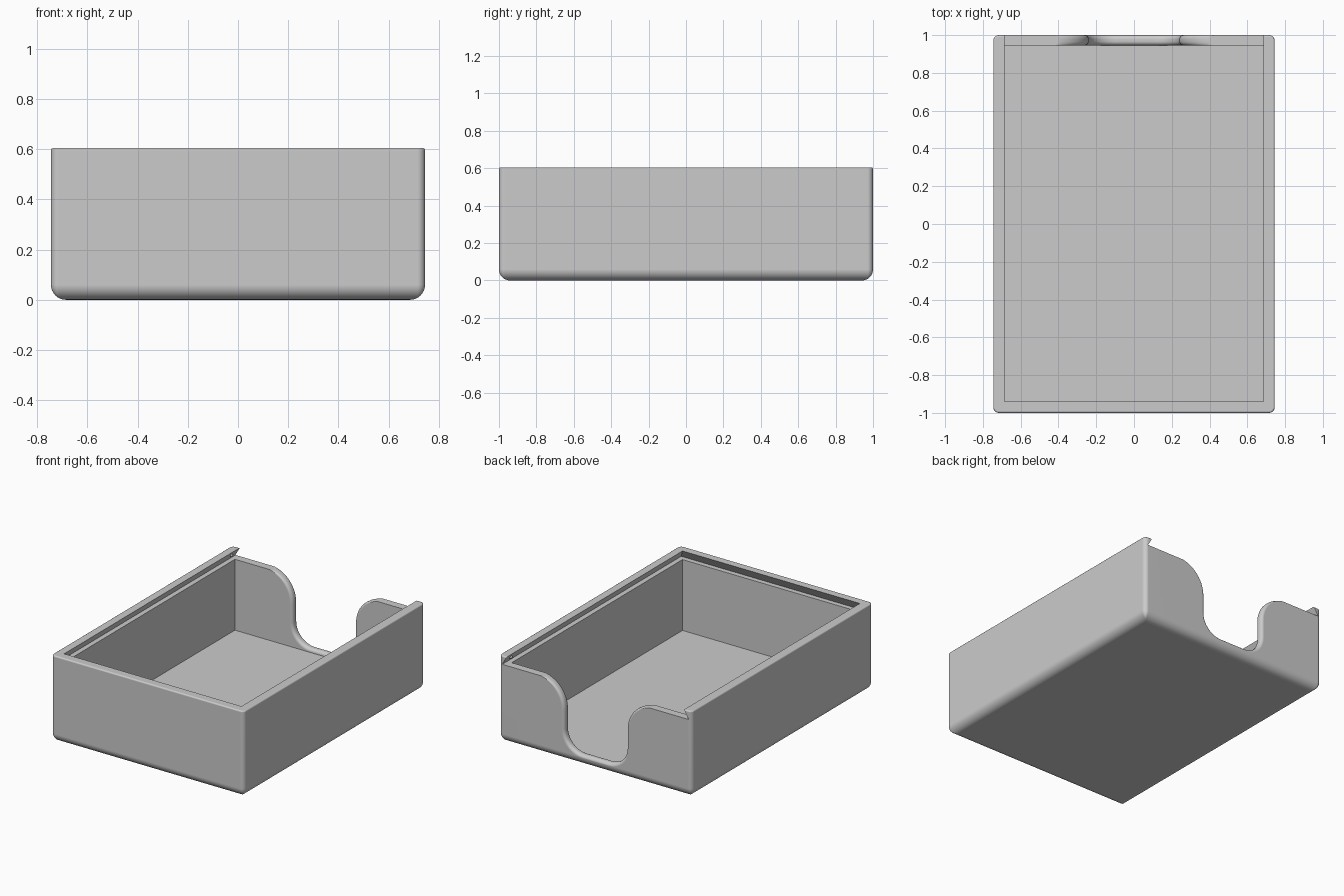
import bpy
import bmesh
import math

cube = bpy.data.objects.get("Cube")
if cube:
    bpy.data.objects.remove(cube, do_unlink=True)

# Main dimensions
HX, HY, HEIGHT = 0.745, 1.0, 0.605
IN_X, IN_FRONT, IN_BACK = 0.685, -0.94, 0.945
FLOOR, LEDGE = 0.05, 0.545
UNDERCUT = 0.035

grey = bpy.data.materials.new("plain_grey")
grey.use_nodes = True
colour = (0.6, 0.6, 0.6, 1)
grey.diffuse_color = colour
grey.node_tree.nodes["Principled BSDF"].inputs["Base Color"].default_value = colour


def loft(name, rings):
    """Closed solid through equal-length rings of points, capped at both ends."""
    bm = bmesh.new()
    loops = [[bm.verts.new(p) for p in ring] for ring in rings]
    for a, b in zip(loops, loops[1:]):
        for i in range(len(a)):
            j = (i + 1) % len(a)
            bm.faces.new((a[i], a[j], b[j], b[i]))
    bm.faces.new(loops[0])
    bm.faces.new(loops[-1])
    bmesh.ops.recalc_face_normals(bm, faces=bm.faces)
    mesh = bpy.data.meshes.new(name)
    bm.to_mesh(mesh)
    bm.free()
    mesh.materials.append(grey)
    obj = bpy.data.objects.new(name, mesh)
    bpy.context.collection.objects.link(obj)
    return obj


def arc(cx, cy, r, start, end, steps):
    angles = [math.radians(start + (end - start) * i / steps) for i in range(steps + 1)]
    return [(cx + r * math.cos(a), cy + r * math.sin(a)) for a in angles]


def rounded_ring(inset, z):
    r = max(0.03 - inset, 0.006)
    cx, cy = HX - inset - r, HY - inset - r
    points = []
    for k, (sx, sy) in enumerate([(1, 1), (-1, 1), (-1, -1), (1, -1)]):
        points += arc(sx * cx, sy * cy, r, 90 * k, 90 * k + 90, 6)
    return [(x, y, z) for x, y in points]


def rect_ring(x, y0, y1, z):
    return [(-x, y0, z), (x, y0, z), (x, y1, z), (-x, y1, z)]


# Box body: large fillet at the bottom, small one round the rim
stations = [(0.06 - x, 0.06 + z) for x, z in arc(0, 0, 0.06, 270, 360, 8)]
stations += [(0.01 - x, HEIGHT - 0.01 + z) for x, z in arc(0, 0, 0.01, 0, 90, 4)]
body = loft("box_body", [rounded_ring(i, z) for i, z in stations])

# Storage cavity
cavity = loft("cavity_cutter", [rect_ring(IN_X, IN_FRONT, IN_BACK, z) for z in (FLOOR, LEDGE + 0.01)])

# Dovetail slot for a sliding lid, open at the back
slot = loft("lid_slot_cutter", [
    rect_ring(IN_X + UNDERCUT, IN_FRONT - UNDERCUT, HY + 0.2, LEDGE),
    rect_ring(IN_X, IN_FRONT, HY + 0.2, HEIGHT),
    rect_ring(IN_X - UNDERCUT, IN_FRONT + UNDERCUT, HY + 0.2, 2 * HEIGHT - LEDGE)])


def notch_ring(grow, y):
    """Finger notch outline, widened by grow and fading out at the shoulders."""
    low_r, high_r, low_x, bottom = 0.14, 0.2, 0.1, 0.075
    side = arc(low_x, bottom + low_r, low_r + grow, 270, 360, 10)
    cx, cz = low_x + low_r + high_r, LEDGE + 0.003 - high_r
    for i in range(13):
        t = math.radians(90 * i / 12)
        r = high_r - grow * math.cos(t)
        side.append((cx - r * math.cos(t), cz + r * math.sin(t)))
    side.append((cx, HEIGHT + 0.1))
    outline = side + [(-x, z) for x, z in reversed(side)]
    return [(x, y, z) for x, z in outline]


# Thumb notch in the back wall with rounded edges on both sides
FIL = 0.022
rings = [notch_ring(FIL, IN_BACK - 0.02)]
for s, edge in ((1, IN_BACK), (-1, HY)):
    part = []
    for i in range(6):
        a = math.radians(90 * i / 5)
        part.append(notch_ring(FIL * (1 - math.sin(a)), edge + s * FIL * (1 - math.cos(a))))
    rings += part if s == 1 else part[::-1]
rings.append(notch_ring(FIL, HY + 0.02))
notch = loft("thumb_notch_cutter", rings)

# Carve the body
bpy.context.view_layer.objects.active = body
for cutter in (cavity, slot, notch):
    mod = body.modifiers.new(cutter.name, "BOOLEAN")
    mod.operation = "DIFFERENCE"
    mod.solver = "EXACT"
    mod.object = cutter
    bpy.ops.object.modifier_apply(modifier=mod.name)
    bpy.data.objects.remove(cutter, do_unlink=True)

# Small lid detents in the side grooves
detents = []
for side, label in ((1, "left"), (-1, "right")):
    bpy.ops.mesh.primitive_uv_sphere_add(
        segments=16, ring_count=8, radius=0.012, location=(side * 0.703, 0.93, 0.575))
    bump = bpy.context.object
    bump.name = "lid_detent_" + label
    bump.data.materials.append(grey)
    detents.append(bump)

# Smooth fillets, crisp flat faces
bpy.ops.object.select_all(action="DESELECT")
for obj in [body] + detents:
    obj.select_set(True)
bpy.context.view_layer.objects.active = body
bpy.ops.object.shade_smooth_by_angle(angle=math.radians(30))
weighted = body.modifiers.new("even_shading", "WEIGHTED_NORMAL")
weighted.keep_sharp = True
